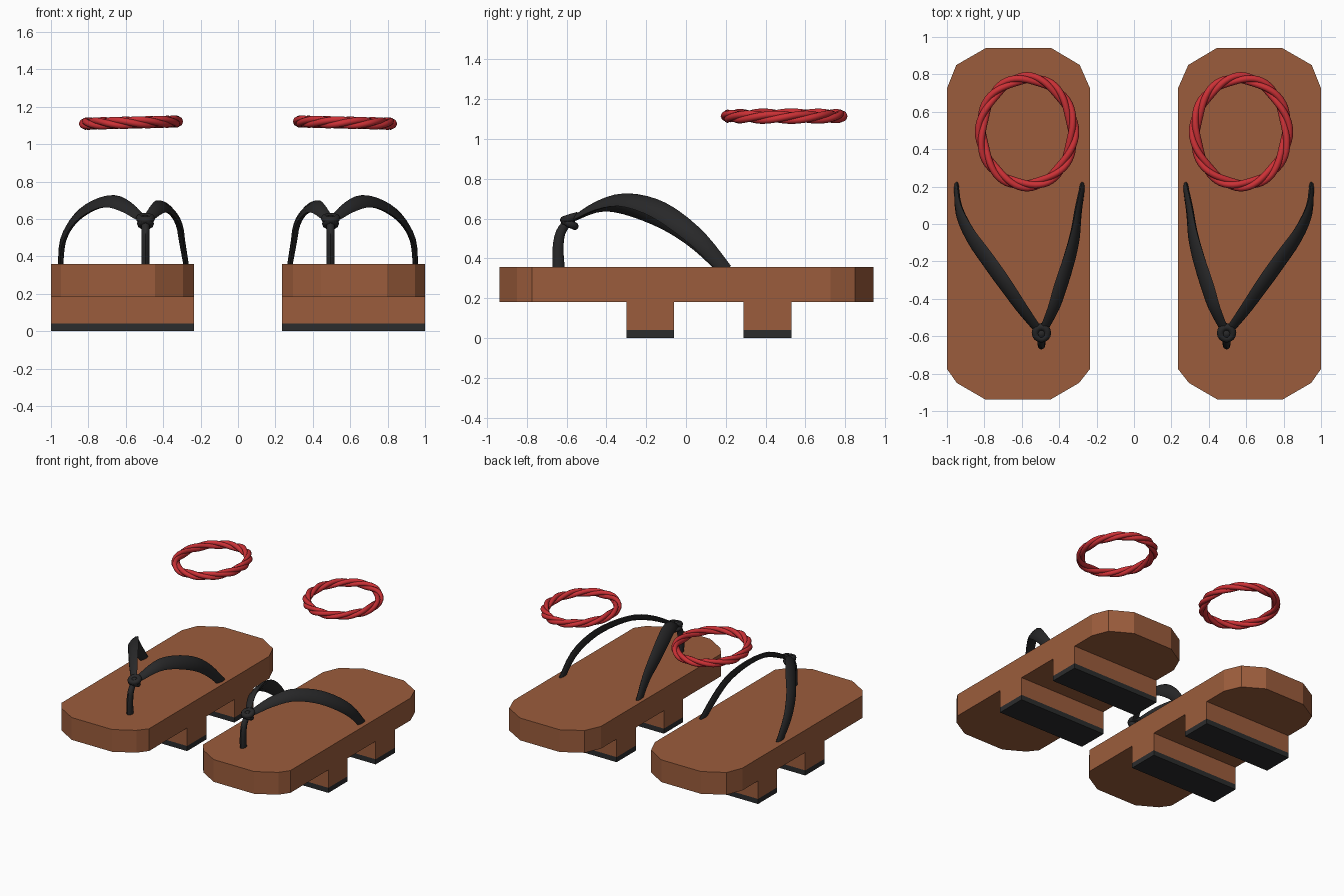
import bpy, bmesh, math
from mathutils import Vector

cube = bpy.data.objects.get("Cube")
if cube:
    bpy.data.objects.remove(cube, do_unlink=True)


def material(name, rgb):
    m = bpy.data.materials.new(name)
    m.use_nodes = True
    m.diffuse_color = (*rgb, 1)
    m.node_tree.nodes["Principled BSDF"].inputs["Base Color"].default_value = (*rgb, 1)
    return m


WOOD = material("brown wood", (0.33, 0.108, 0.045))
RUBBER = material("black rubber", (0.024, 0.025, 0.026))
CLOTH = material("black cloth", (0.021, 0.021, 0.022))
CORD = material("red cord", (0.60, 0.03, 0.036))


def finish(bm, name, mat, side, smooth=False):
    """Mirror the +x part to the wanted side and make an object of it."""
    for v in bm.verts:
        v.co.x *= side
    bmesh.ops.recalc_face_normals(bm, faces=bm.faces)
    mesh = bpy.data.meshes.new(name)
    bm.to_mesh(mesh)
    bm.free()
    mesh.materials.append(mat)
    ob = bpy.data.objects.new(name, mesh)
    bpy.context.collection.objects.link(ob)
    if smooth:
        bpy.ops.object.select_all(action='DESELECT')
        ob.select_set(True)
        bpy.context.view_layer.objects.active = ob
        bpy.ops.object.shade_smooth_by_angle(angle=math.radians(50))
    return ob


def prism(name, outline, z0, z1, mat, side):
    bm = bmesh.new()
    face = bm.faces.new([bm.verts.new((x, y, z0)) for x, y in outline])
    top = bmesh.ops.extrude_face_region(bm, geom=[face])["geom"]
    for v in top:
        if isinstance(v, bmesh.types.BMVert):
            v.co.z = z1
    return finish(bm, name, mat, side)


def box(name, y0, y1, z0, z1, mat, side):
    x0, x1 = 0.235, 1.0
    return prism(name, [(x0, y0), (x1, y0), (x1, y1), (x0, y1)], z0, z1, mat, side)


def smooth_path(pts, steps):
    """Rounded path through the given points."""
    p = [Vector(q) for q in pts]
    p = [2 * p[0] - p[1]] + p + [2 * p[-1] - p[-2]]
    out = []
    for a, b, c, d in zip(p, p[1:], p[2:], p[3:]):
        for i in range(steps):
            t = i / steps
            out.append(0.5 * (2 * b + (c - a) * t + (2 * a - 5 * b + 4 * c - d) * t * t
                              + (3 * b - a - 3 * c + d) * t ** 3))
    return out + [p[-2]]


def sweep(bm, path, normal, size, closed=False, sides=8):
    """Sweep an oval; normal(t) faces its flat side, size(t) is half width and thickness."""
    n = len(path)
    rings = []
    for i, c in enumerate(path):
        t = i / (n if closed else n - 1)
        if closed:
            tan = path[(i + 1) % n] - path[i - 1]
        else:
            tan = path[min(i + 1, n - 1)] - path[max(i - 1, 0)]
        wide = tan.cross(Vector(normal(t))).normalized()
        up = wide.cross(tan).normalized()
        w, h = size(t)
        rings.append([bm.verts.new(c + wide * w * math.cos(a) + up * h * math.sin(a))
                      for a in (2 * math.pi * k / sides for k in range(sides))])
    pairs = list(zip(rings, rings[1:]))
    if closed:
        pairs.append((rings[-1], rings[0]))
    else:
        bm.faces.new(rings[0])
        bm.faces.new(rings[-1])
    for r, q in pairs:
        for k in range(sides):
            j = (k + 1) % sides
            bm.faces.new((r[k], r[j], q[j], q[k]))


def strap(name, pts, normal, size, side):
    bm = bmesh.new()
    sweep(bm, smooth_path(pts, 3), normal, size)
    return finish(bm, name, CLOTH, side, True)


def swell(t):
    # Widest in the middle, narrow at the deck and the knot
    k = math.sin(math.pi * min(1, 0.12 + 0.85 * t)) ** 0.8
    return 0.018 + 0.036 * k, 0.011 + 0.007 * k


def knot(side):
    bm = bmesh.new()
    loops = ((Vector((0.495, -0.582, 0.603)), 0.032, 0.3),
             (Vector((0.495, -0.585, 0.575)), 0.026, -0.5))
    for centre, radius, tilt in loops:
        path = []
        for i in range(16):
            a = 2 * math.pi * i / 16
            path.append(centre + Vector((radius * math.cos(a), radius * math.sin(a),
                                         radius * tilt * math.sin(a))))
        sweep(bm, path, lambda t: (0, 0, 1), lambda t: (0.02, 0.02), True)
    ball = bmesh.ops.create_icosphere(bm, subdivisions=2, radius=0.03)["verts"]
    bmesh.ops.translate(bm, verts=ball, vec=(0.495, -0.585, 0.592))
    return finish(bm, "strap_knot", CLOTH, side, True)


def twisted_ring(side):
    bm = bmesh.new()
    strands, twists, steps = 3, 4, 72
    for s in range(strands):
        path = []
        for i in range(steps):
            a = 2 * math.pi * i / steps
            b = twists * a + 2 * math.pi * s / strands
            out = 0.015 * math.cos(b)
            path.append(Vector((0.572 + (0.246 + out) * math.cos(a),
                                0.493 + (0.286 + out) * math.sin(a),
                                1.115 - 0.006 * math.cos(a) + 0.015 * math.sin(b))))
        sweep(bm, path, lambda t: (0, 0, 1), lambda t: (0.018, 0.018), True)
    return finish(bm, "twisted_ring", CORD, side, True)


DECK = [(0.444, -0.937), (0.797, -0.937), (0.947, -0.85), (1.0, -0.775),
        (1.0, 0.725), (0.95, 0.85), (0.79, 0.942), (0.444, 0.942),
        (0.29, 0.85), (0.235, 0.725), (0.235, -0.775), (0.294, -0.85)]
OUTER = [(0.95, 0.2, 0.34), (0.935, 0.07, 0.487), (0.875, -0.06, 0.595),
         (0.79, -0.18, 0.663), (0.69, -0.32, 0.695), (0.6, -0.45, 0.665), (0.51, -0.57, 0.598)]
INNER = [(0.275, 0.2, 0.34), (0.298, 0.07, 0.475), (0.315, -0.06, 0.57),
         (0.35, -0.2, 0.632), (0.395, -0.34, 0.665), (0.43, -0.45, 0.655), (0.485, -0.57, 0.598)]
TOE = [(0.495, -0.64, 0.34), (0.495, -0.643, 0.45), (0.495, -0.63, 0.53), (0.495, -0.59, 0.59)]

for side, label in ((1, "left"), (-1, "right")):
    parts = [prism("deck", DECK, 0.182, 0.358, WOOD, side)]
    # Two wooden teeth with rubber soles
    for name, y0, y1 in (("front", -0.3, -0.06), ("back", 0.29, 0.53)):
        parts.append(box(name + "_tooth", y0, y1, 0.04, 0.182, WOOD, side))
        parts.append(box(name + "_sole", y0, y1, 0.0, 0.04, RUBBER, side))
    # Straps lean from upright at the deck towards flat at the knot
    parts.append(strap("outer_strap", OUTER, lambda t: (1 - 0.5 * t, 0, 0.1 + 0.8 * t), swell, side))
    parts.append(strap("inner_strap", INNER, lambda t: (-1 + 0.5 * t, 0, 0.1 + 0.8 * t), swell, side))
    parts.append(strap("toe_strap", TOE, lambda t: (1, 0, 0), lambda t: (0.031 - 0.01 * t, 0.022), side))
    parts.append(knot(side))
    parts.append(twisted_ring(side))
    for ob in parts:
        ob.name = label + "_" + ob.name
